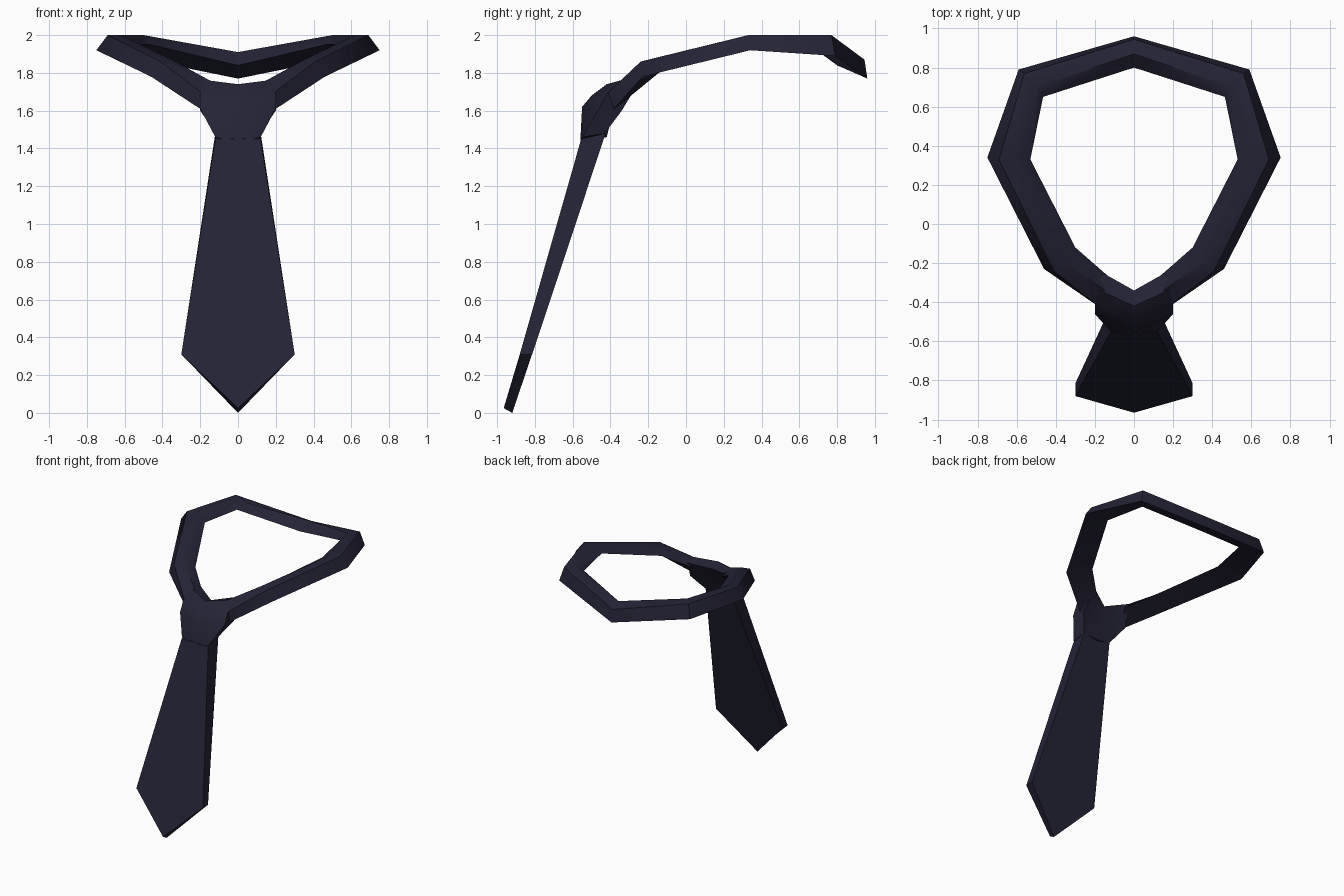
import bpy
import bmesh

cube = bpy.data.objects.get("Cube")
if cube:
    bpy.data.objects.remove(cube, do_unlink=True)

# Single dark navy cloth colour
navy = bpy.data.materials.new("navy_cloth")
navy.use_nodes = True
colour = (0.018, 0.017, 0.037, 1.0)
navy.diffuse_color = colour
navy.node_tree.nodes["Principled BSDF"].inputs["Base Color"].default_value = colour


def loft(name, rings, cap_start=False, cap_end=False, mirror=False, angle=0.6):
    """Skin a list of closed cross-sections, optionally mirrored across x."""
    bm = bmesh.new()
    loops = [[bm.verts.new(p) for p in ring] for ring in rings]
    for a, b in zip(loops, loops[1:]):
        n = len(a)
        for i in range(n):
            j = (i + 1) % n
            bm.faces.new((a[i], a[j], b[j], b[i]))
    if cap_start:
        bm.faces.new(loops[0][::-1])
    if cap_end:
        bm.faces.new(loops[-1])
    if mirror:
        geom = bm.verts[:] + bm.edges[:] + bm.faces[:]
        copy = bmesh.ops.duplicate(bm, geom=geom)["geom"]
        for v in copy:
            if isinstance(v, bmesh.types.BMVert):
                v.co.x = -v.co.x
        flipped = [f for f in copy if isinstance(f, bmesh.types.BMFace)]
        bmesh.ops.reverse_faces(bm, faces=flipped)
        bmesh.ops.remove_doubles(bm, verts=bm.verts[:], dist=0.0005)
    bmesh.ops.recalc_face_normals(bm, faces=bm.faces[:])
    mesh = bpy.data.meshes.new(name)
    bm.to_mesh(mesh)
    bm.free()
    mesh.materials.append(navy)
    obj = bpy.data.objects.new(name, mesh)
    bpy.context.collection.objects.link(obj)
    bpy.ops.object.select_all(action="DESELECT")
    obj.select_set(True)
    bpy.context.view_layer.objects.active = obj
    bpy.ops.object.shade_smooth_by_angle(angle=angle)
    return obj


# Neck loop: outer low, outer high, inner high, inner low at each bend
neck_stations = [
    [(0, .96, 1.77), (0, .945, 1.87), (0, .87, 1.91), (0, .80, 1.84)],
    [(.59, .79, 1.89), (.56, .77, 2), (.50, .70, 2), (.465, .65, 1.95)],
    [(.75, .34, 1.92), (.69, .33, 2), (.62, .33, 2), (.53, .33, 1.95)],
    [(.46, -.23, 1.78), (.41, -.24, 1.86), (.35, -.2, 1.87), (.30, -.12, 1.82)],
    [(.17, -.40, 1.59), (.17, -.43, 1.68), (.15, -.34, 1.76), (.14, -.26, 1.72)],
]
loft("neck_loop", neck_stations, cap_end=True, mirror=True, angle=0.9)

# Knot: the profile at the centre, then at the side
knot_centre = [(-.56, 1.43), (-.55, 1.62), (-.50, 1.68), (-.42, 1.74),
               (-.34, 1.71), (-.39, 1.58), (-.42, 1.46)]
knot_side = [(.12, -.55, 1.46), (.20, -.46, 1.61), (.20, -.42, 1.69),
             (.195, -.33, 1.765), (.16, -.25, 1.75), (.20, -.34, 1.60),
             (.12, -.43, 1.48)]
loft("knot", [[(0, y, z) for y, z in knot_centre], knot_side],
     cap_end=True, mirror=True, angle=0.9)


# Blade: pointed outline, front and back, thinning toward the tip
def blade_outline(y_top, y_wide, y_tip, z_top, z_tip):
    half = [(.12, y_top, z_top), (.30, y_wide, .31)]
    left = [(-x, y, z) for x, y, z in reversed(half)]
    return half + [(0, y_tip, z_tip)] + left


front = blade_outline(-.555, -.88, -.965, 1.45, .025)
back = blade_outline(-.425, -.815, -.92, 1.48, 0)
loft("blade", [front, back], cap_start=True, cap_end=True)
